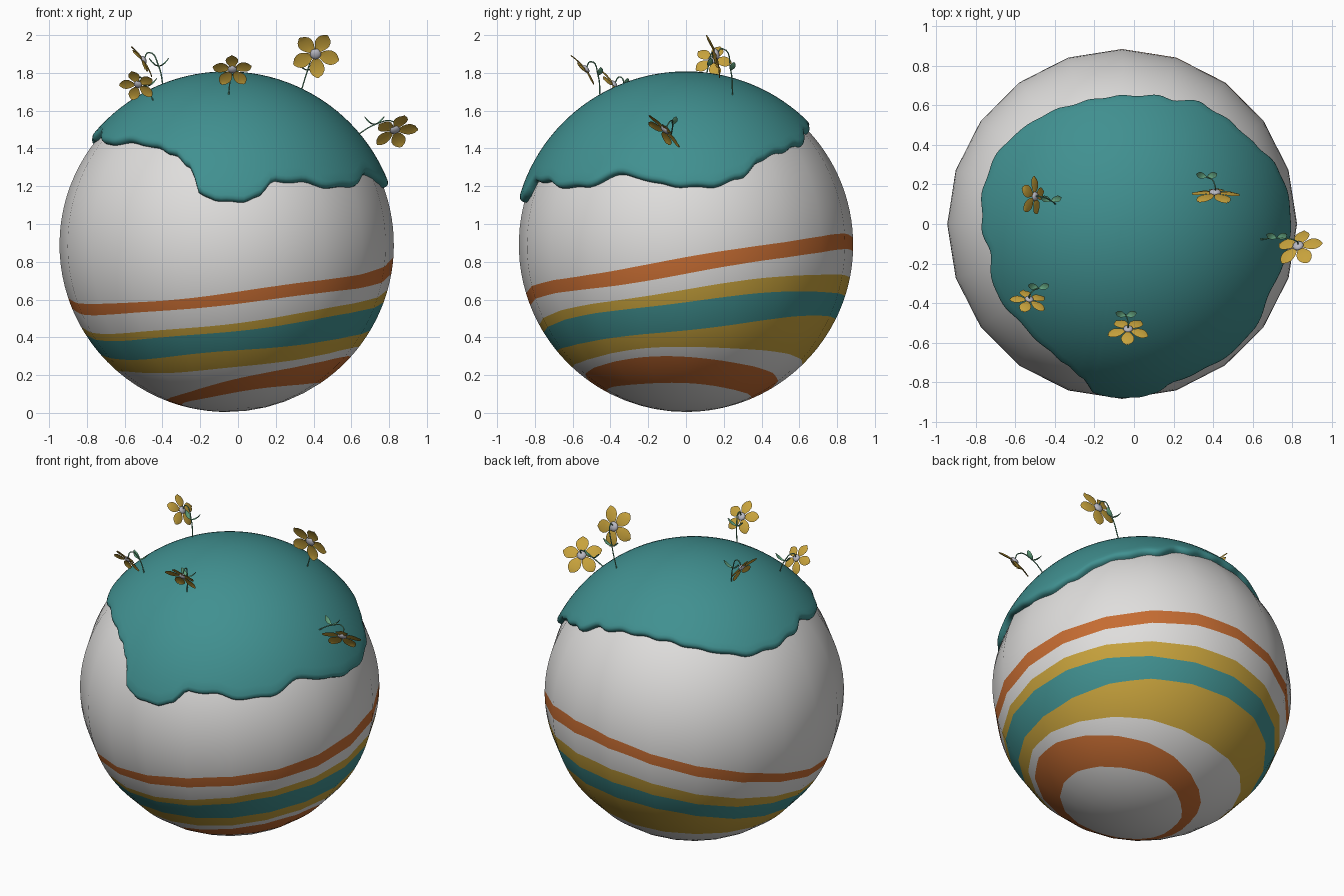
import bpy
import bmesh
from math import sin, cos, acos, pi, tau, radians
from mathutils import Vector

if "Cube" in bpy.data.objects:
    bpy.data.objects.remove(bpy.data.objects["Cube"])

CENTRE = Vector((-0.06, 0, 0.89))
RADIUS = 0.885
CAP_RADIUS = 0.918


def material(name, r, g, b):
    mat = bpy.data.materials.new(name)
    mat.use_nodes = True
    mat.diffuse_color = (r, g, b, 1)
    mat.node_tree.nodes["Principled BSDF"].inputs["Base Color"].default_value = (r, g, b, 1)
    return mat


white = material("white", 0.74, 0.73, 0.72)
orange = material("orange", 0.56, 0.15, 0.032)
yellow = material("yellow", 0.57, 0.36, 0.045)
teal = material("teal", 0.052, 0.28, 0.28)
green = material("leaf green", 0.13, 0.38, 0.22)
grey = material("flower centre grey", 0.48, 0.48, 0.54)


def finish(bm, name, mats):
    mesh = bpy.data.meshes.new(name)
    bm.to_mesh(mesh)
    bm.free()
    for mat in mats:
        mesh.materials.append(mat)
    mesh.polygons.foreach_set("use_smooth", [True] * len(mesh.polygons))
    obj = bpy.data.objects.new(name, mesh)
    bpy.context.collection.objects.link(obj)
    return obj


def polar(theta, az, r):
    """Point around the centre; theta is measured from the bottom pole."""
    return CENTRE + Vector((sin(theta) * cos(az), sin(theta) * sin(az), -cos(theta))) * r


def rings(rows, bands):
    """Join rows of points into a surface; a single-point row is a pole."""
    bm = bmesh.new()
    rows = [[bm.verts.new(p) for p in row] for row in rows]
    for low, high, band in zip(rows, rows[1:], bands):
        n = max(len(low), len(high))
        for i in range(n):
            j = (i + 1) % n
            if len(low) == 1:
                corners = (low[0], high[j], high[i])
            elif len(high) == 1:
                corners = (low[i], low[j], high[0])
            else:
                corners = (low[i], low[j], high[j], high[i])
            bm.faces.new(corners).material_index = band
    bmesh.ops.recalc_face_normals(bm, faces=bm.faces)
    return bm


# Striped ball: stripe edges given as heights at the +x, +y, -x and -y sides
SIDES = 20
COLS = SIDES * 6
EDGES = [
    (0.155, 0.063, 0.036, 0.10),
    (0.295, 0.13, 0.062, 0.165),
    (0.35, 0.26, 0.22, 0.235),
    (0.44, 0.50, 0.305, 0.325),
    (0.59, 0.615, 0.41, 0.43),
    (0.655, 0.71, 0.455, 0.472),
    (0.735, 0.85, 0.555, 0.575),
    (0.82, 0.925, 0.615, 0.635),
]
STRIPES = [0, 1, 0, 2, 3, 2, 0, 1, 0]


def edge_angle(heights, az):
    e, n, w, s = [acos((CENTRE.z - h) / RADIUS) for h in heights]
    wave = (e + w - n - s) / 4 * cos(2 * az)
    wobble = 0.006 * sin(5 * az + heights[0] * 9)
    return (e + n + w + s) / 4 + (e - w) / 2 * cos(az) + (n - s) / 2 * sin(az) + wave + wobble


def ball_point(theta, az):
    # Flatten the round outline to a regular polygon seen from above
    step = tau / SIDES
    flat = cos(step / 2) / cos(az % step - step / 2)
    p = polar(theta, az, RADIUS) - CENTRE
    return CENTRE + Vector((p.x * flat, p.y * flat, p.z))


azimuths = [tau * i / COLS for i in range(COLS)]
limits = [[0] * COLS]
limits += [[edge_angle(e, a) for a in azimuths] for e in EDGES]
limits += [[pi] * COLS]
rows, bands = [[polar(0, 0, RADIUS)]], []
for k, stripe in enumerate(STRIPES):
    steps = 28 if k == len(STRIPES) - 1 else 5
    for s in range(1, steps + 1):
        t = s / steps
        bands.append(stripe)
        rows.append([ball_point(a + (b - a) * t, az)
                     for a, b, az in zip(limits[k], limits[k + 1], azimuths)])
rows[-1] = [polar(pi, 0, RADIUS)]
ball = finish(rings(rows, bands), "ball", [white, orange, yellow, teal])
ball.data.normals_split_custom_set_from_vertices(
    [(v.co - CENTRE).normalized() for v in ball.data.vertices])

# Dripping cap: rim height by direction in degrees
RIM = [
    (0, 1.20), (8, 1.20), (20, 1.24), (30, 1.34), (42, 1.39), (55, 1.42),
    (70, 1.49), (90, 1.52), (107, 1.52), (120, 1.50), (134, 1.47), (151, 1.43),
    (164, 1.43), (180, 1.45), (193, 1.48), (208, 1.43), (227, 1.44), (240, 1.41),
    (248, 1.38), (256, 1.30), (261, 1.16), (268, 1.12), (275, 1.12), (281, 1.15),
    (288, 1.23), (298, 1.23), (308, 1.20), (320, 1.20), (336, 1.27), (350, 1.22),
    (360, 1.20),
]


def rim_angle(az):
    deg = az * 360 / tau
    for (a, za), (b, zb) in zip(RIM, RIM[1:]):
        if a <= deg <= b:
            t = (1 - cos(pi * (deg - a) / (b - a))) / 2
            z = za + (zb - za) * t + 0.005 * sin(23 * az)
            return pi - acos((z - CENTRE.z) / 0.905)


cap_az = [tau * i / 180 for i in range(180)]
rims = [rim_angle(a) for a in cap_az]
rows = [[polar(pi, 0, CAP_RADIUS)]]
for s in range(1, 25):
    rows.append([polar(pi + (r + 0.03 - pi) * s / 24, a, CAP_RADIUS)
                 for r, a in zip(rims, cap_az)])
for lift, r in ((0.012, 0.913), (0.002, 0.902), (0, 0.89), (0.004, 0.86)):
    rows.append([polar(rim + lift, a, r) for rim, a in zip(rims, cap_az)])
finish(rings(rows, [0] * len(rows)), "cap", [teal])


# Flower parts
def blade(bm, matrix, length, width, cup):
    """A pointed oval sheet along local x, bent upward at its tip."""
    rows = []
    for s in range(8):
        t = s / 7
        half = width / 2 * (0.12 + 0.88 * sin(pi * t ** 1.25) ** 0.7 if 0 < s < 7 else 0.12)
        rows.append([bm.verts.new(matrix @ Vector(
            (length * t, half * v, cup * t * t + 0.006 * abs(v)))) for v in (-1, 0, 1)])
    for low, high in zip(rows, rows[1:]):
        for i in range(2):
            bm.faces.new((low[i], high[i], high[i + 1], low[i + 1]))


def flower(name, base_xy, head, facing, size, spin=60):
    head = Vector(head)
    facing = Vector(facing).normalized()
    turn = facing.to_track_quat("Z", "Y").to_matrix().to_4x4()
    place = turn.copy()
    place.translation = head

    # Petals and centre
    bm = bmesh.new()
    for k in range(5):
        rot = Vector((0, 0, 1))
        matrix = place @ turn.Rotation(radians(spin) + tau * k / 5, 4, rot)
        blade(bm, matrix @ turn.Translation((0.012, 0, 0)), size, size * 0.7, size * 0.15)
    finish(bm, name + "_petals", [yellow])
    bm = bmesh.new()
    bmesh.ops.create_uvsphere(bm, u_segments=14, v_segments=8, radius=size * 0.26)
    bmesh.ops.scale(bm, vec=(1, 1, 0.55), verts=bm.verts)
    bmesh.ops.transform(bm, matrix=place, verts=bm.verts)
    finish(bm, name + "_centre", [grey])

    # Nodding stem
    x, y = base_xy[0] - CENTRE.x, base_xy[1]
    out = Vector((x, y, (CAP_RADIUS ** 2 - x * x - y * y) ** 0.5)).normalized()
    base = CENTRE + out * (CAP_RADIUS - 0.01)
    rise = Vector((0, 0, 0.03))
    middle = base.lerp(head, 0.5) - facing * 0.035 + rise * 0.5
    curve = bpy.data.curves.new(name + "_stem", "CURVE")
    curve.dimensions = "3D"
    curve.bevel_depth = 0.0035
    curve.bevel_resolution = 1
    curve.resolution_u = 6
    spline = curve.splines.new("BEZIER")
    path = [base, middle, head - facing * 0.035 + rise * 0.6, head]
    spline.bezier_points.add(len(path) - 1)
    for point, co in zip(spline.bezier_points, path):
        point.co = co
        point.handle_left_type = point.handle_right_type = "AUTO"
    curve.materials.append(green)
    bpy.context.collection.objects.link(bpy.data.objects.new(name + "_stem", curve))

    # Pair of leaves
    bm = bmesh.new()
    for side in (0.3, pi - 0.3):
        matrix = turn.Translation(middle) @ turn.Rotation(side, 4, "Z")
        blade(bm, matrix, 0.055, 0.032, 0.04)
    finish(bm, name + "_leaves", [green])


flower("left_back_flower", (0.33, 0.25), (0.41, 0.16, 1.9), (0, -0.9, -0.28), 0.115)
flower("front_flower", (-0.05, -0.46), (-0.03, -0.53, 1.82), (0, -0.75, -0.6), 0.095, 20)
flower("right_front_flower", (-0.45, -0.33), (-0.53, -0.38, 1.74), (-0.15, -0.75, -0.55), 0.085, 30)
flower("right_back_flower", (-0.4, 0.1), (-0.5, 0.14, 1.87), (-0.8, 0.05, -0.55), 0.09, 40)
flower("left_side_flower", (0.64, -0.08), (0.83, -0.11, 1.5), (0.25, -0.65, -0.65), 0.11, 10)
